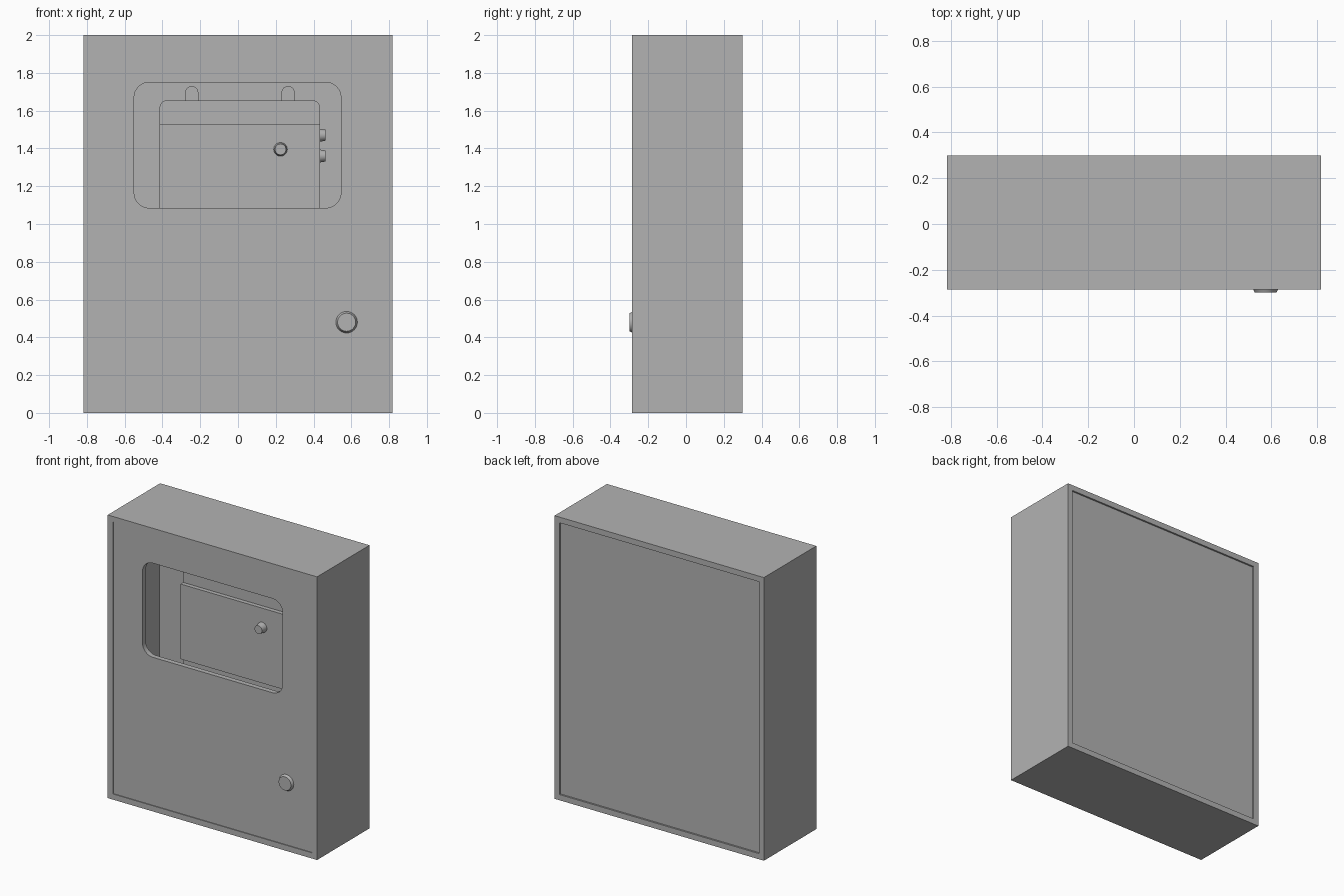
import bpy
import bmesh
from math import pi, cos, sin
from mathutils import Matrix

if "Cube" in bpy.data.objects:
    bpy.data.objects.remove(bpy.data.objects["Cube"], do_unlink=True)

grey = bpy.data.materials.new("painted_grey_steel")
grey.use_nodes = True
color = (0.45, 0.45, 0.45, 1)
grey.diffuse_color = color
grey.node_tree.nodes["Principled BSDF"].inputs["Base Color"].default_value = color

FRONT, BACK = -0.286, 0.299
HALF_W, HEIGHT, LIP = 0.818, 2.0, 0.04


def add_mesh(name, bm):
    bmesh.ops.recalc_face_normals(bm, faces=bm.faces)
    mesh = bpy.data.meshes.new(name)
    bm.to_mesh(mesh)
    bm.free()
    mesh.materials.append(grey)
    obj = bpy.data.objects.new(name, mesh)
    bpy.context.collection.objects.link(obj)
    return obj


def select(obj):
    bpy.ops.object.select_all(action="DESELECT")
    obj.select_set(True)
    bpy.context.view_layer.objects.active = obj


def outline(x0, x1, z0, z1, top=0.0, bottom=0.0, steps=8):
    """Rectangle with rounded top and bottom corners."""
    corners = [(x1, z1, -1, -1, top, 0), (x0, z1, 1, -1, top, 1),
               (x0, z0, 1, 1, bottom, 2), (x1, z0, -1, 1, bottom, 3)]
    points = []
    for x, z, sx, sz, r, quarter in corners:
        if r == 0:
            points.append((x, z))
            continue
        for i in range(steps + 1):
            a = (quarter + i / steps) * pi / 2
            points.append((x + sx * r + r * cos(a), z + sz * r + r * sin(a)))
    return points


def plate(name, outlines, y0, y1):
    """Flat plate facing the front; extra outlines become holes."""
    curve = bpy.data.curves.new(name, "CURVE")
    curve.dimensions = "2D"
    curve.fill_mode = "BOTH"
    curve.extrude = (y1 - y0) / 2
    for points in outlines:
        spline = curve.splines.new("POLY")
        spline.points.add(len(points) - 1)
        for p, (x, z) in zip(spline.points, points):
            p.co = (x, z, 0, 1)
        spline.use_cyclic_u = True
    curve.materials.append(grey)
    obj = bpy.data.objects.new(name, curve)
    bpy.context.collection.objects.link(obj)
    obj.location.y = (y0 + y1) / 2
    obj.rotation_euler.x = pi / 2
    select(obj)
    bpy.ops.object.convert(target="MESH")
    obj = bpy.context.view_layer.objects.active
    bpy.ops.object.shade_smooth_by_angle(angle=pi / 6)
    return obj


def knob(name, base, r_base, r_tip, length, turn):
    """Tapered round knob growing outwards from its base."""
    bm = bmesh.new()
    bmesh.ops.create_cone(bm, cap_ends=True, segments=32, radius1=r_base,
                          radius2=r_tip, depth=length,
                          matrix=Matrix.Translation((0, 0, length / 2)))
    bmesh.ops.transform(bm, matrix=Matrix.Translation(base) @ turn, verts=bm.verts)
    select(add_mesh(name, bm))
    bpy.ops.object.shade_smooth_by_angle(angle=pi / 6)


# Hollow sheet metal shell: a rim section (inset, y) run around a rectangle
section = [(0, FRONT), (0, BACK), (LIP, BACK), (LIP, 0.28),
           (0.01, 0.28), (0.01, -0.27), (LIP, -0.27), (LIP, FRONT)]
bm = bmesh.new()
rings = []
for inset, y in section:
    w = HALF_W - inset
    rings.append([bm.verts.new(c) for c in (
        (-w, y, inset), (w, y, inset), (w, y, HEIGHT - inset), (-w, y, HEIGHT - inset))])
for a, b in zip(rings, rings[1:] + rings[:1]):
    for i in range(4):
        j = (i + 1) % 4
        bm.faces.new((a[i], a[j], b[j], b[i]))
add_mesh("cabinet_shell", bm)

# Recessed door with window opening, and recessed back panel
w = HALF_W - LIP
panel = outline(-w, w, LIP, HEIGHT - LIP)
window = outline(-0.55, 0.545, 1.085, 1.75, 0.08, 0.08)
plate("front_door", [panel, window], FRONT + 0.006, FRONT + 0.042)
plate("back_panel", [panel], 0.275, BACK - 0.012)

# Meter box inside: body, raised cover and wall tabs
plate("meter_body", [outline(-0.415, 0.435, 0.93, 1.655, 0.04, 0.04)], -0.02, 0.25)
plate("meter_cover", [outline(-0.415, 0.435, 1.0, 1.53)], -0.05, -0.02)
for side, x in (("right", -0.245), ("left", 0.265)):
    plate("mounting_tab_" + side,
          [outline(x - 0.035, x + 0.035, 0.86, 1.73, 0.035, 0.035)], 0.25, 0.275)

# Knobs on the door, the meter cover and the meter side
to_front = Matrix.Rotation(pi / 2, 4, "X")
to_left = Matrix.Rotation(pi / 2, 4, "Y")
knob("door_lock", (0.575, FRONT + 0.006, 0.48), 0.057, 0.048, 0.019, to_front)
knob("meter_lock", (0.225, -0.05, 1.395), 0.036, 0.029, 0.045, to_front)
for name, z in (("upper", 1.47), ("lower", 1.36)):
    knob("side_port_" + name, (0.435, 0.1, z), 0.034, 0.029, 0.028, to_left)
